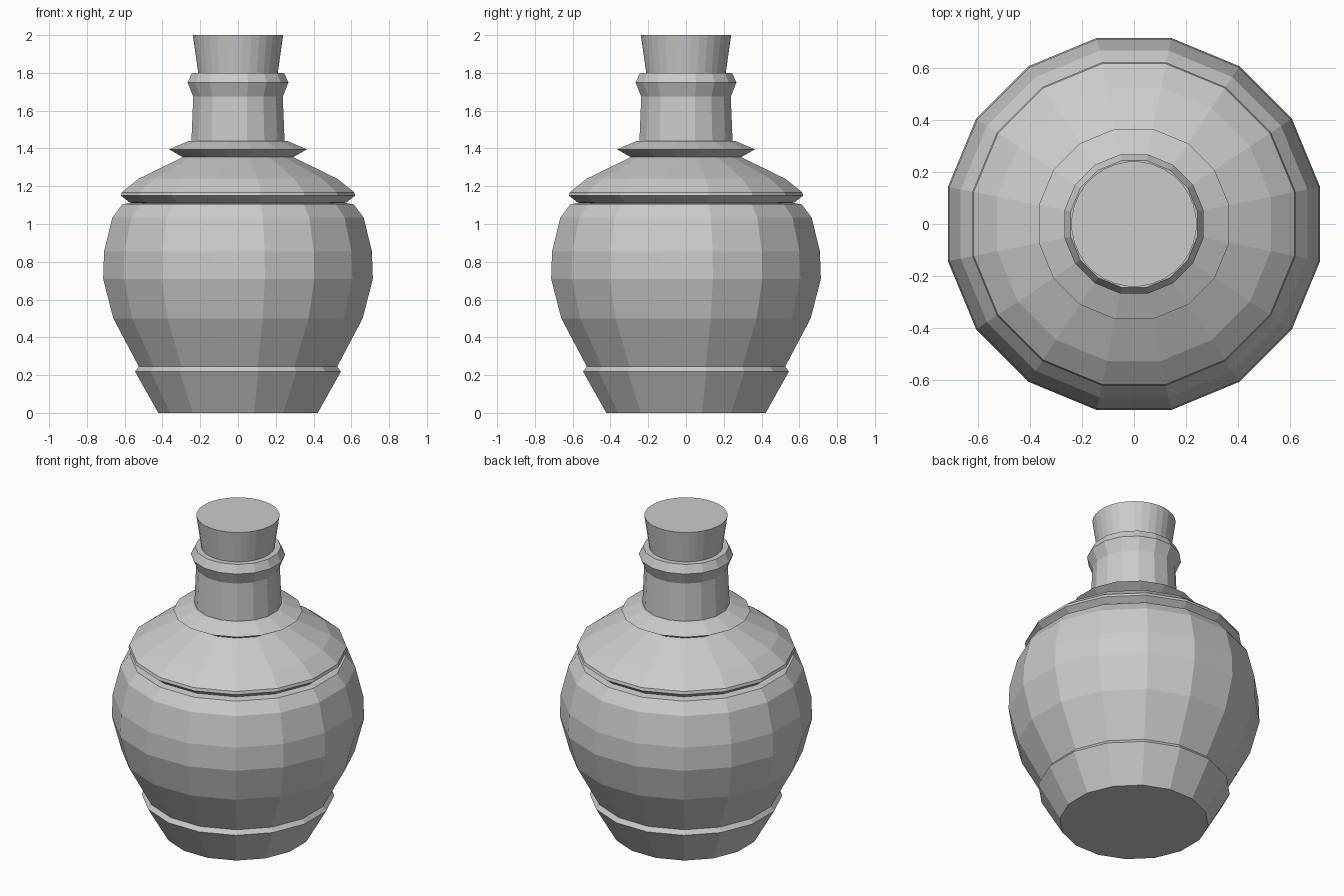
import bpy, bmesh
from math import pi, cos, sin

if "Cube" in bpy.data.objects:
    bpy.data.objects.remove(bpy.data.objects["Cube"], do_unlink=True)

grey = bpy.data.materials.new("plain grey")
grey.use_nodes = True
colour = (0.6, 0.6, 0.6, 1)
grey.diffuse_color = colour
grey.node_tree.nodes["Principled BSDF"].inputs["Base Color"].default_value = colour


def lathe(name, profile, sides):
    """Turn (half width, height) points into a capped, flat-shaded solid with flats on the axes."""
    bm = bmesh.new()
    rings = []
    for width, z in profile:
        r = width / cos(pi / sides)
        angles = [(i + 0.5) * 2 * pi / sides for i in range(sides)]
        rings.append([bm.verts.new((r * cos(a), r * sin(a), z)) for a in angles])
    for low, high in zip(rings, rings[1:]):
        for i in range(sides):
            j = (i + 1) % sides
            bm.faces.new((low[i], low[j], high[j], high[i]))
    bm.faces.new(rings[0][::-1])
    bm.faces.new(rings[-1])
    mesh = bpy.data.meshes.new(name)
    bm.to_mesh(mesh)
    bm.free()
    mesh.materials.append(grey)
    obj = bpy.data.objects.new(name, mesh)
    bpy.context.collection.objects.link(obj)
    return obj


# Foot and bulging belly
lathe("bottle_body", [
    (0.422, 0), (0.545, 0.219), (0.525, 0.245), (0.66, 0.5), (0.714, 0.71),
    (0.709, 0.855), (0.665, 1.035), (0.612, 1.105), (0.56, 1.112)], 16)

# Overhanging shoulder
lathe("shoulder", [
    (0.56, 1.11), (0.575, 1.115), (0.62, 1.15), (0.615, 1.168), (0.525, 1.24),
    (0.29, 1.355)], 16)

# Sharp collar below the neck
lathe("collar", [(0.285, 1.35), (0.365, 1.395), (0.26, 1.44)], 16)

# Neck with its flared lip
lathe("neck", [
    (0.247, 1.43), (0.237, 1.675), (0.267, 1.75), (0.243, 1.8)], 16)

# Tapered stopper
lathe("cork", [(0.205, 1.76), (0.239, 2)], 32)
